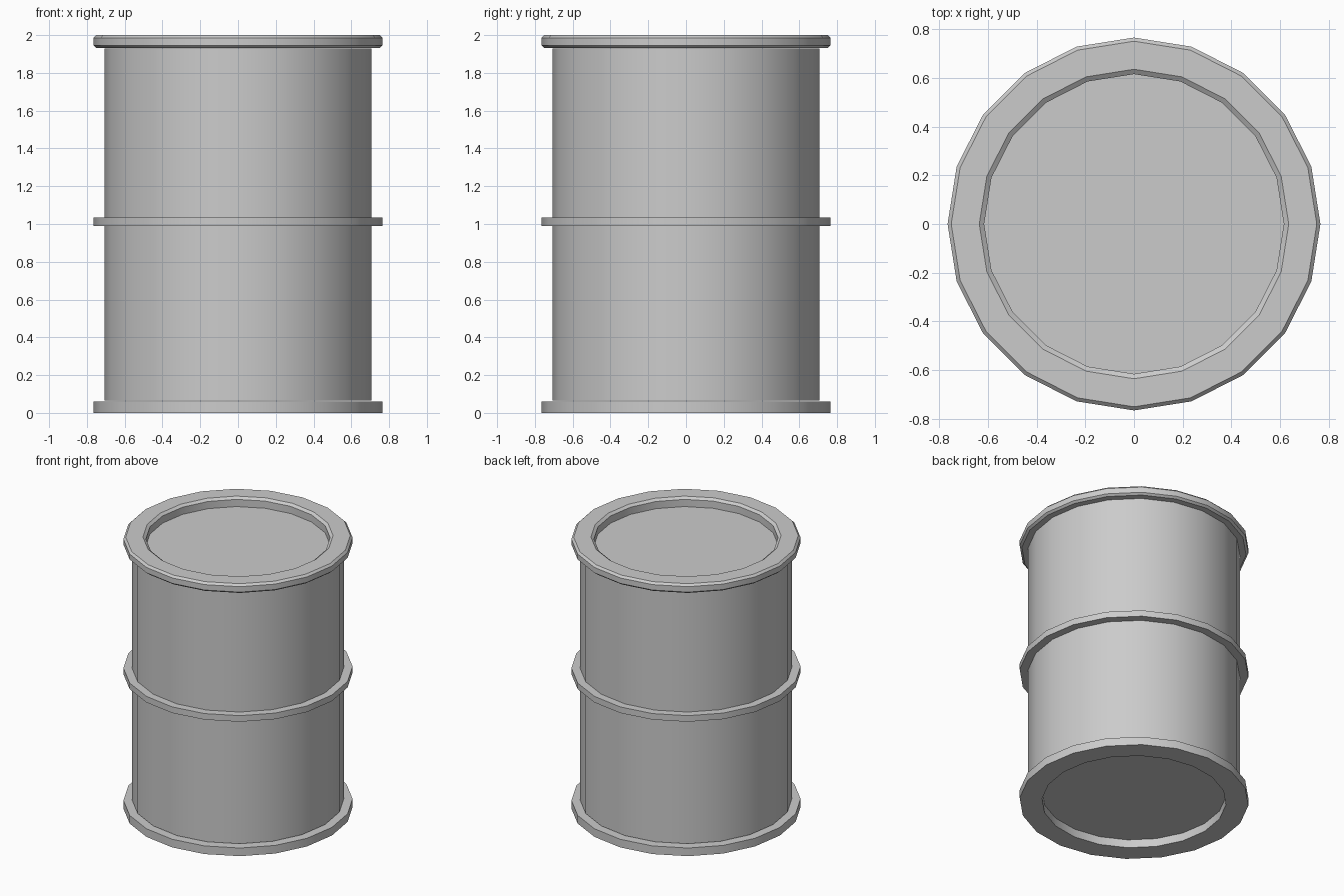
import bpy
import math

SIDES = 20

if "Cube" in bpy.data.objects:
    bpy.data.objects.remove(bpy.data.objects["Cube"])

grey = bpy.data.materials.new("grey steel")
grey.use_nodes = True
colour = (0.6, 0.6, 0.6, 1.0)
grey.diffuse_color = colour
grey.node_tree.nodes["Principled BSDF"].inputs["Base Color"].default_value = colour


def finish(name, verts, faces):
    mesh = bpy.data.meshes.new(name)
    mesh.from_pydata(verts, [], faces)
    mesh.materials.append(grey)
    obj = bpy.data.objects.new(name, mesh)
    bpy.context.collection.objects.link(obj)
    bpy.ops.object.select_all(action="DESELECT")
    obj.select_set(True)
    bpy.context.view_layer.objects.active = obj
    bpy.ops.object.shade_smooth_by_angle(angle=math.radians(30))
    return obj


def circle(radius, z):
    step = math.tau / SIDES
    return [(radius * math.cos(i * step), radius * math.sin(i * step), z)
            for i in range(SIDES)]


def lathe(name, profile, closed=True):
    """Revolve (radius, z) points listed counter-clockwise; cap the ends if open."""
    verts = [v for r, z in profile for v in circle(r, z)]
    count = len(profile)
    faces = []
    for p in range(count if closed else count - 1):
        a, b = p * SIDES, (p + 1) % count * SIDES
        for i in range(SIDES):
            j = (i + 1) % SIDES
            faces.append((a + i, a + j, b + j, b + i))
    if not closed:
        faces.append(tuple(reversed(range(SIDES))))
        faces.append(tuple(range((count - 1) * SIDES, count * SIDES)))
    return finish(name, verts, faces)


def hoop(name, inner, outer, low, high):
    return lathe(name, [(inner, low), (outer, low), (outer, high), (inner, high)])


# Drum wall with its recessed bottom and lid plates
lathe("drum_body", [(0.708, 0.065), (0.708, 1.93)], closed=False)

# Plain hoops at the foot and the middle
hoop("bottom_rim", 0.615, 0.765, 0, 0.06)
hoop("middle_hoop", 0.69, 0.765, 0.99, 1.035)

# Chamfered rim around the lid
lathe("top_rim", [(0.615, 1.932), (0.75, 1.932), (0.765, 1.945), (0.765, 1.985),
                  (0.75, 2.0), (0.635, 2.0), (0.615, 1.985)])
